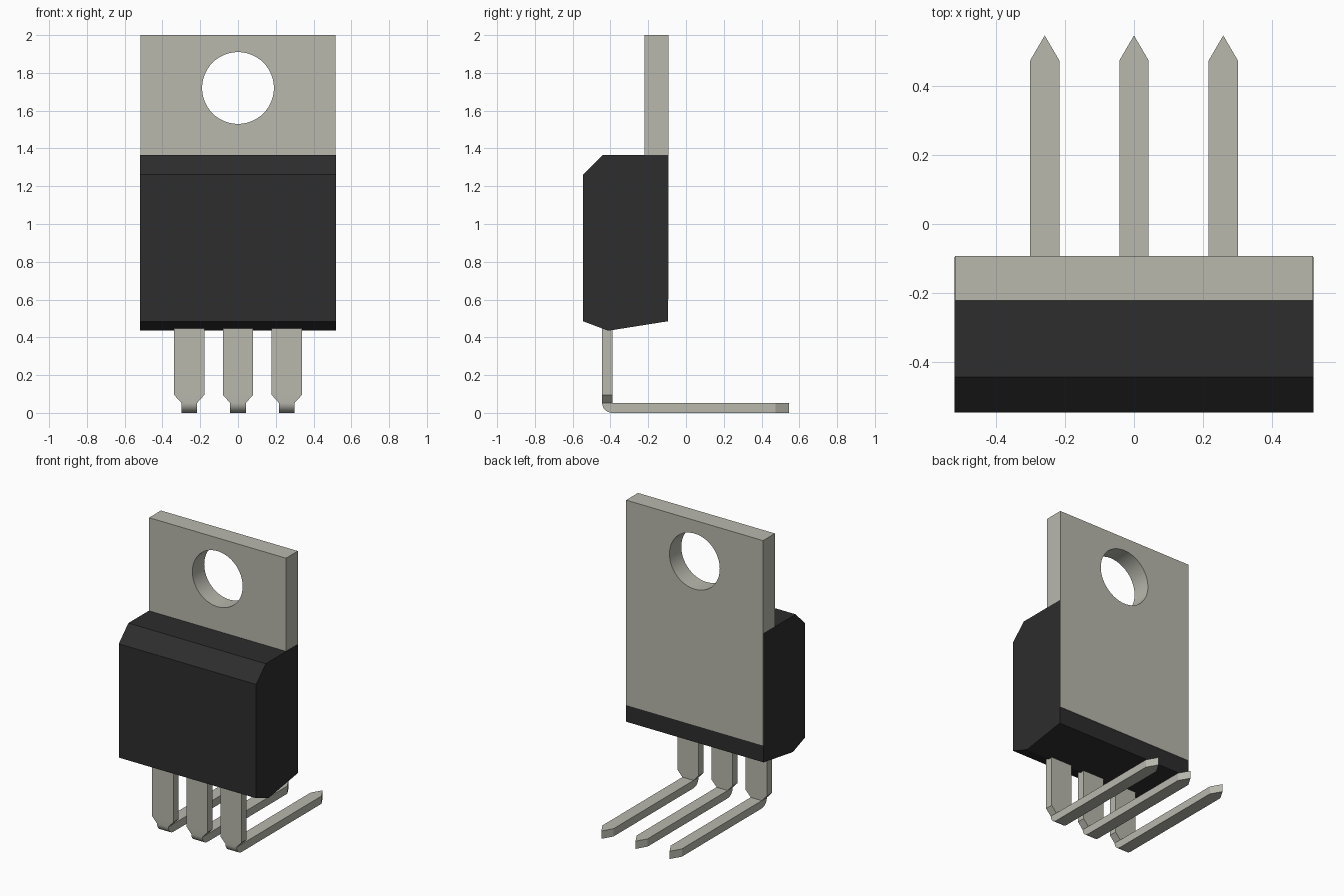
import bpy, bmesh, math

if "Cube" in bpy.data.objects:
    bpy.data.objects.remove(bpy.data.objects["Cube"])


def material(name, rgb):
    m = bpy.data.materials.new(name)
    m.diffuse_color = (*rgb, 1)
    m.use_nodes = True
    m.node_tree.nodes["Principled BSDF"].inputs["Base Color"].default_value = m.diffuse_color
    return m


METAL = material("tinned metal", (0.48, 0.48, 0.42))
BLACK = material("black plastic", (0.026, 0.026, 0.026))


def finish(name, bm, mat):
    bmesh.ops.recalc_face_normals(bm, faces=bm.faces)
    mesh = bpy.data.meshes.new(name)
    bm.to_mesh(mesh)
    bm.free()
    ob = bpy.data.objects.new(name, mesh)
    bpy.context.collection.objects.link(ob)
    mesh.materials.append(mat)
    return ob


def activate(ob):
    bpy.ops.object.select_all(action='DESELECT')
    ob.select_set(True)
    bpy.context.view_layer.objects.active = ob


def smooth(ob):
    activate(ob)
    bpy.ops.object.shade_smooth_by_angle(angle=math.radians(30))


def side_prism(name, profile, half_width, mat):
    """Extrude a (y, z) profile symmetrically along x."""
    bm = bmesh.new()
    face = bm.faces.new([bm.verts.new((-half_width, y, z)) for y, z in profile])
    ext = bmesh.ops.extrude_face_region(bm, geom=[face])
    moved = [v for v in ext["geom"] if isinstance(v, bmesh.types.BMVert)]
    bmesh.ops.translate(bm, verts=moved, vec=(2 * half_width, 0, 0))
    return finish(name, bm, mat)


# Plastic body with chamfered top and pointed underside
side_prism("body", [(-0.545, 1.262), (-0.442, 1.364), (-0.096, 1.364),
                    (-0.096, 0.485), (-0.412, 0.435), (-0.545, 0.485)],
           0.519, BLACK)

# Metal tab, running down the back of the body, with a mounting hole
tab = side_prism("mounting_tab", [(-0.221, 0.60), (-0.221, 2.0),
                                  (-0.093, 2.0), (-0.093, 0.60)], 0.517, METAL)
bpy.ops.mesh.primitive_cylinder_add(vertices=64, radius=0.19, depth=0.6,
                                    location=(0, -0.16, 1.72),
                                    rotation=(math.pi / 2, 0, 0))
cutter = bpy.context.object
cutter.name = "hole_cutter"
cutter.hide_render = True
mod = tab.modifiers.new("hole", 'BOOLEAN')
mod.operation = 'DIFFERENCE'
mod.solver = 'EXACT'
mod.object = cutter
activate(tab)
bpy.ops.object.modifier_apply(modifier=mod.name)
bpy.data.objects.remove(cutter)
smooth(tab)

# Leads: stations of (outer point, inner point, half width), top to tip
FRONT, BACK, THICK = -0.444, -0.39, 0.053
WIDE, THIN = 0.08, 0.042
stations = [((FRONT, z), (BACK, z), WIDE) for z in (0.55, 0.095)]
for i in range(9):
    a = math.pi / 2 * i / 8
    outer = (BACK + (FRONT - BACK) * math.cos(a), THICK * (1 - math.sin(a)))
    stations.append((outer, (BACK, THICK), THIN))
stations += [((y, 0), (y, THICK), w) for y, w in ((0.473, THIN), (0.545, 0))]


def lead(name, x):
    bm = bmesh.new()
    rings = []
    for (oy, oz), (iy, iz), w in stations:
        rings.append([bm.verts.new(p) for p in (
            (x - w, oy, oz), (x + w, oy, oz), (x + w, iy, iz), (x - w, iy, iz))])
    for a, b in zip(rings, rings[1:]):
        for k in range(4):
            n = (k + 1) % 4
            bm.faces.new((a[k], a[n], b[n], b[k]))
    bm.faces.new(rings[0])
    bmesh.ops.remove_doubles(bm, verts=bm.verts, dist=1e-5)
    smooth(finish(name, bm, METAL))


for name, x in (("left_lead", -0.258), ("middle_lead", 0), ("right_lead", 0.258)):
    lead(name, x)
